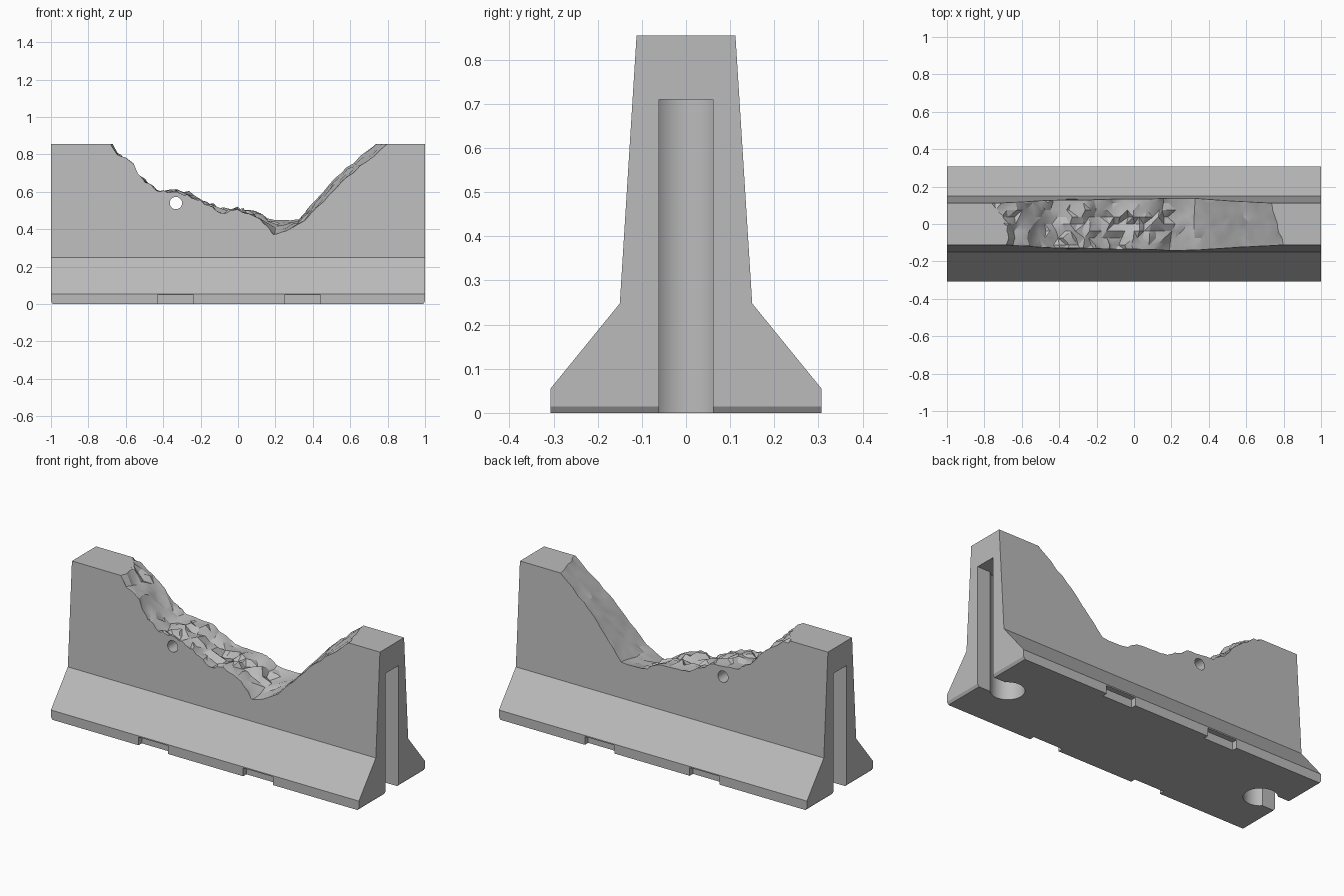
import bpy, bmesh, math, random
from mathutils import Vector

random.seed(11)
old = bpy.data.objects.get("Cube")
if old:
    bpy.data.objects.remove(old, do_unlink=True)

concrete = bpy.data.materials.new("concrete grey")
concrete.use_nodes = True
grey = (0.5, 0.5, 0.5, 1)
concrete.diffuse_color = grey
concrete.node_tree.nodes["Principled BSDF"].inputs["Base Color"].default_value = grey


def make_object(name, bm):
    bmesh.ops.recalc_face_normals(bm, faces=bm.faces)
    mesh = bpy.data.meshes.new(name)
    bm.to_mesh(mesh)
    bm.free()
    mesh.materials.append(concrete)
    obj = bpy.data.objects.new(name, mesh)
    bpy.context.collection.objects.link(obj)
    return obj


def prism(name, points, offset):
    """Extrude a flat outline along an offset."""
    bm = bmesh.new()
    face = bm.faces.new([bm.verts.new(p) for p in points])
    new = bmesh.ops.extrude_face_region(bm, geom=[face])["geom"]
    bmesh.ops.translate(bm, vec=Vector(offset),
                        verts=[v for v in new if isinstance(v, bmesh.types.BMVert)])
    return make_object(name, bm)


def cut(target, cutter):
    mod = target.modifiers.new("cut", "BOOLEAN")
    mod.operation = "DIFFERENCE"
    mod.solver = "EXACT"
    mod.object = cutter
    bpy.context.view_layer.objects.active = target
    bpy.ops.object.modifier_apply(modifier=mod.name)
    bpy.data.objects.remove(cutter, do_unlink=True)


def height(profile, x):
    for (x0, z0), (x1, z1) in zip(profile, profile[1:]):
        if x <= x1:
            return z0 + (z1 - z0) * (x - x0) / (x1 - x0)
    return profile[-1][1]


# Barrier body with a flared foot
half = [(0.307, 0), (0.307, 0.055), (0.15, 0.248), (0.112, 0.855)]
outline = half + [(-y, z) for y, z in reversed(half)]
barrier = prism("broken_barrier", [(-1, y, z) for y, z in outline], (2, 0, 0))

# Keyhole slots and bevelled lower edges at both ends
neck, radius, centre = 0.061, 0.09, 0.85
start = math.asin(neck / radius)
for side in (-1, 1):
    arc = [start + (2 * math.pi - 2 * start) * i / 24 for i in range(25)]
    keyhole = [(1.1, -neck), (1.1, neck)]
    keyhole += [(centre + radius * math.cos(a), radius * math.sin(a)) for a in arc]
    cut(barrier, prism("slot_cutter", [(side * x, y, -0.1) for x, y in keyhole], (0, 0, 0.81)))
    wedge = [(0.988, -0.003), (1.01, -0.003), (1.01, 0.03)]
    cut(barrier, prism("edge_cutter", [(side * x, -0.5, z) for x, z in wedge], (0, 1, 0)))

# Lifting notches along the foot
for side in (-1, 1):
    for x in (-0.335, 0.345):
        notch = [(x + dx, side * 0.277, z) for dx, z in
                 ((-0.096, -0.05), (0.096, -0.05), (0.096, 0.048), (-0.096, 0.048))]
        cut(barrier, prism("notch_cutter", notch, (0, side * 0.1, 0)))

# Round hole through the wall
ring = [math.tau * i / 20 for i in range(20)]
cut(barrier, prism("hole_cutter", [(-0.332 + 0.033 * math.cos(a), -0.4, 0.54 + 0.033 * math.sin(a))
                                   for a in ring], (0, 0.8, 0)))

# Broken top: rough sheet between a front and a back break line
front = [(-0.9, 1.2), (-0.66, 0.857), (-0.62, 0.79), (-0.56, 0.75), (-0.52, 0.67), (-0.43, 0.605),
         (-0.3, 0.595), (-0.2, 0.55), (-0.09, 0.485), (0, 0.505), (0.13, 0.45), (0.18, 0.37),
         (0.25, 0.385), (0.35, 0.44), (0.58, 0.67), (0.81, 0.855), (0.95, 0.97)]
back = [(-0.9, 0.95), (-0.77, 0.855), (-0.66, 0.8), (-0.56, 0.71), (-0.47, 0.63), (-0.4, 0.605),
        (-0.25, 0.595), (-0.2, 0.56), (-0.09, 0.51), (0.1, 0.5), (0.17, 0.455), (0.32, 0.45),
        (0.52, 0.68), (0.72, 0.855), (0.95, 1.05)]
columns, rows = 56, 8
bm = bmesh.new()
grid = []
for i in range(columns + 1):
    line = []
    for j in range(rows + 1):
        x = -0.9 + 1.85 * i / columns
        t = j / rows
        y = -0.15 + 0.3 * t
        inner = math.sin(math.pi * t) ** 0.5 if 0 < j < rows else 0
        rough = 1 if x < 0.2 else 0.3
        # skewed stepping gives diagonal ledges
        skew = x + 0.35 * y
        step = (math.floor(skew / 0.085) * 0.085 + 0.0425 - skew) * 0.35
        s = x + step * 0.6 * inner * rough
        z = height(front, s) * (1 - t) + height(back, s) * t
        z += inner * rough * (random.uniform(-0.022, 0.014) + step * 0.5)
        if 0 < i < columns:
            x += random.uniform(-0.012, 0.012) * rough
        line.append(bm.verts.new((x, y, z)))
    grid.append(line)
for i in range(columns):
    for j in range(rows):
        a, b, c, d = grid[i][j], grid[i + 1][j], grid[i + 1][j + 1], grid[i][j + 1]
        if random.random() < 0.5:
            tris = ((a, b, c), (a, c, d))
        else:
            tris = ((a, b, d), (b, c, d))
        for tri in tris:
            bm.faces.new(tri)
new = bmesh.ops.extrude_face_region(bm, geom=bm.faces[:])["geom"]
for v in new:
    if isinstance(v, bmesh.types.BMVert):
        v.co.z = 1.5
cut(barrier, make_object("break_cutter", bm))

# Smooth rounded cuts, crisp concrete edges
bpy.ops.object.select_all(action="DESELECT")
barrier.select_set(True)
bpy.context.view_layer.objects.active = barrier
bpy.ops.object.shade_smooth_by_angle(angle=math.radians(25))
